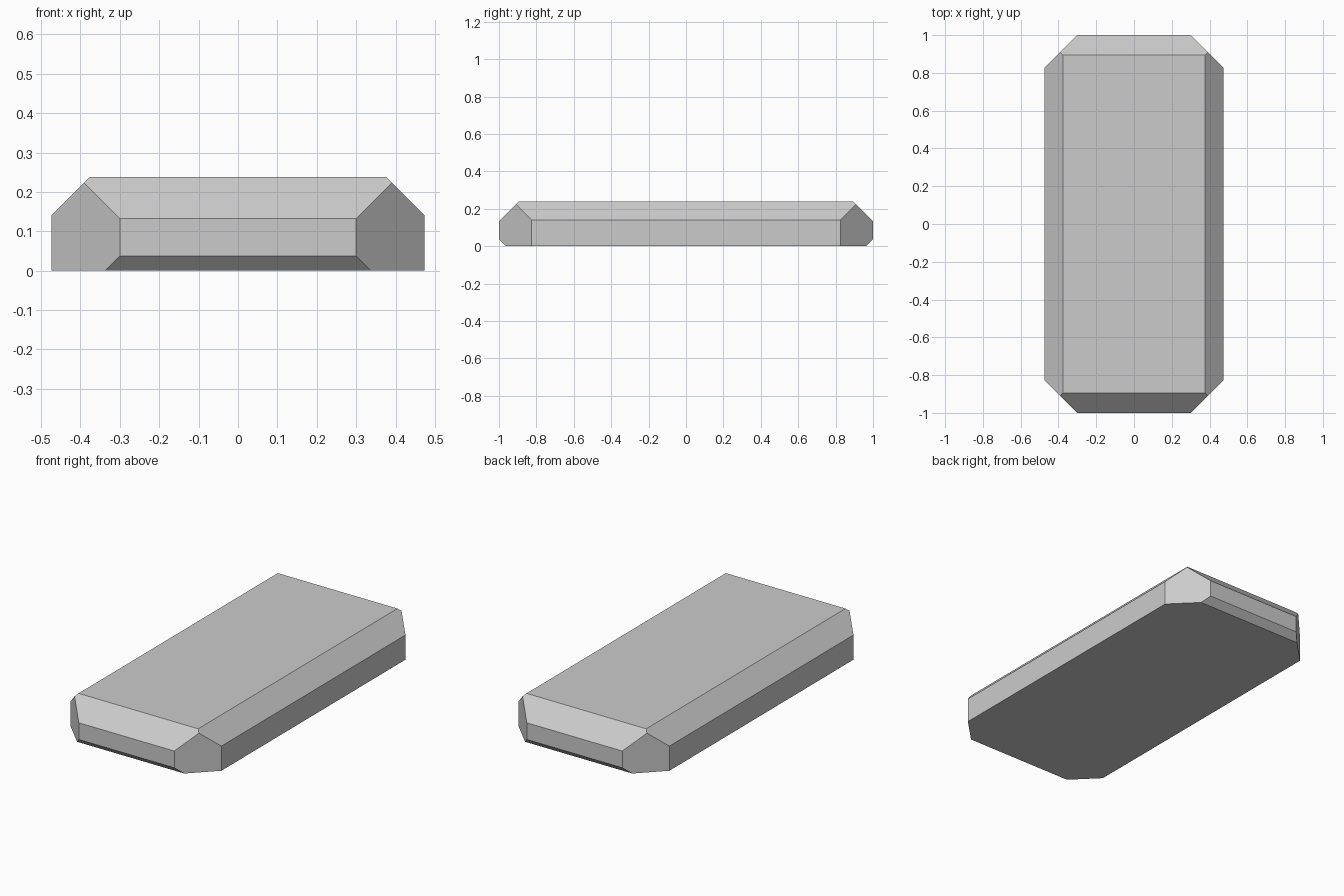
import bpy, bmesh
from mathutils import Vector

if "Cube" in bpy.data.objects:
    bpy.data.objects.remove(bpy.data.objects["Cube"])

HALF_W, HALF_L, HEIGHT = 0.474, 1.0, 0.238

# Basic slab standing on the ground
bm = bmesh.new()
bmesh.ops.create_cube(bm, size=1)
bmesh.ops.scale(bm, vec=(2 * HALF_W, 2 * HALF_L, HEIGHT), verts=bm.verts)
bmesh.ops.translate(bm, vec=(0, 0, HEIGHT / 2), verts=bm.verts)


def chamfer(point, normal):
    """Slice off everything outside the plane and cap the cut."""
    geom = bm.verts[:] + bm.edges[:] + bm.faces[:]
    cut = bmesh.ops.bisect_plane(bm, geom=geom, dist=1e-5, plane_co=Vector(point),
                                 plane_no=Vector(normal).normalized(), clear_outer=True)
    edges = [e for e in cut["geom_cut"] if isinstance(e, bmesh.types.BMEdge)]
    bmesh.ops.contextual_create(bm, geom=edges)


for s in (-1, 1):
    # Vertical corner chamfers
    for t in (-1, 1):
        chamfer((0.30 * s, HALF_L * t, 0), (s, t, 0))
    # Upper long-side chamfer, upper end chamfer, small lower end chamfer
    chamfer((0.376 * s, 0, HEIGHT), (s, 0, 1))
    chamfer((0, 0.894 * s, HEIGHT), (0, s, 1))
    chamfer((0, 0.963 * s, 0), (0, s, -1))

bmesh.ops.recalc_face_normals(bm, faces=bm.faces)
mesh = bpy.data.meshes.new("chamfered_slab")
bm.to_mesh(mesh)
bm.free()
slab = bpy.data.objects.new("chamfered_slab", mesh)
bpy.context.collection.objects.link(slab)
